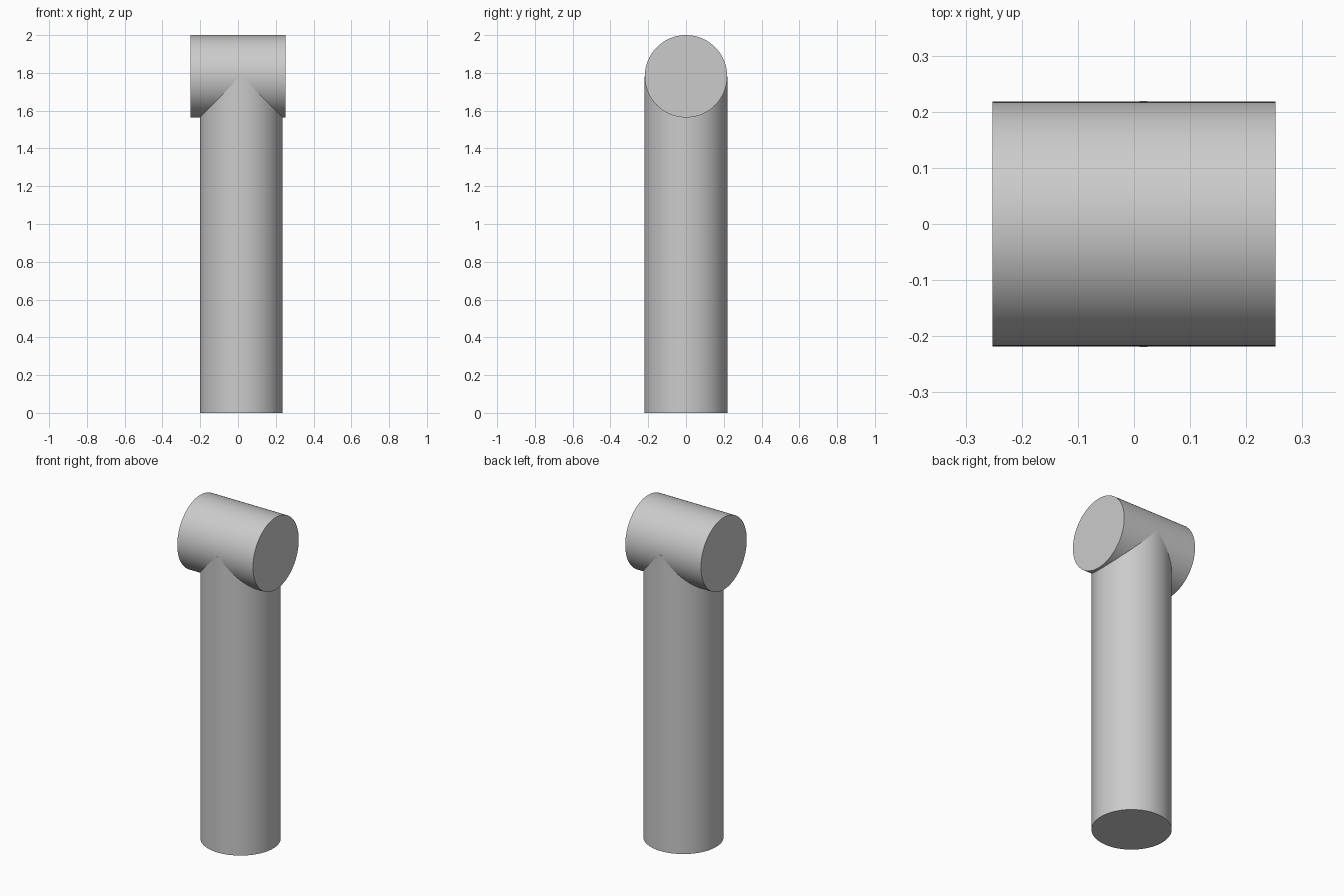
import bpy
from math import pi, radians

cube = bpy.data.objects.get("Cube")
if cube:
    bpy.data.objects.remove(cube, do_unlink=True)

RADIUS = 0.218
HEAD_Z = 2 - RADIUS

# Single plain grey
grey = bpy.data.materials.new("plain_grey")
grey.use_nodes = True
colour = (0.6, 0.6, 0.6, 1)
grey.diffuse_color = colour
grey.node_tree.nodes["Principled BSDF"].inputs["Base Color"].default_value = colour


def cylinder(name, radius, length, centre, rotation=(0, 0, 0)):
    bpy.ops.mesh.primitive_cylinder_add(vertices=96, radius=radius, depth=length,
                                        location=centre, rotation=rotation)
    obj = bpy.context.object
    obj.name = obj.data.name = name
    obj.data.materials.append(grey)
    bpy.ops.object.shade_smooth_by_angle(angle=radians(30))
    return obj


# Crosswise head
cylinder("hammer_head", RADIUS, 0.505, (0, 0, HEAD_Z), (0, pi / 2, 0))

# Upright handle, slightly off centre, ending inside the head
cylinder("handle", RADIUS + 0.001, HEAD_Z, (0.017, 0, HEAD_Z / 2))
